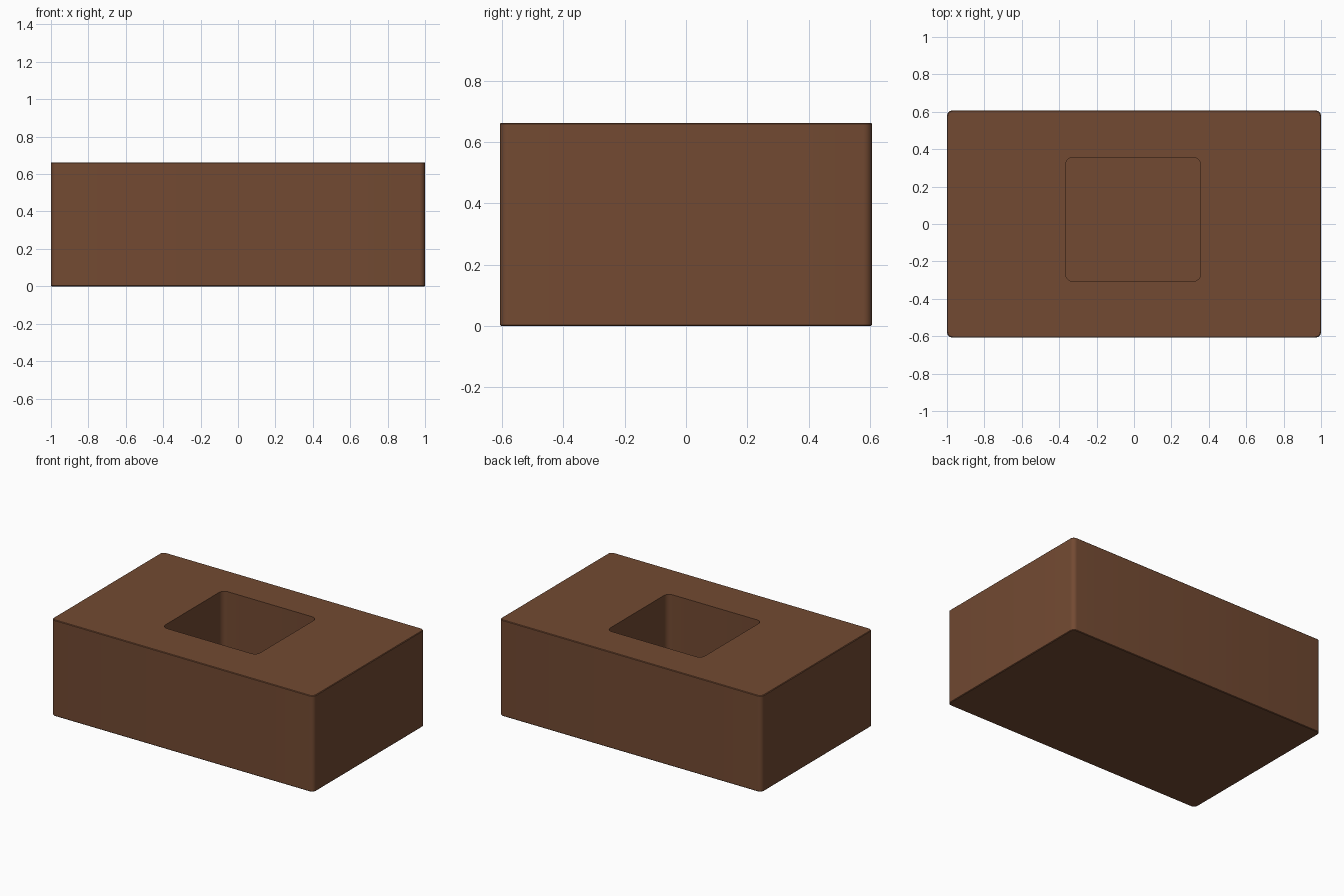
import bpy, bmesh, math

if "Cube" in bpy.data.objects:
    bpy.data.objects.remove(bpy.data.objects["Cube"])

SEG = 6  # segments per rounded corner


def rounded_loop(bm, x0, x1, y0, y1, r, z):
    """Closed ring of vertices, counter-clockwise, with rounded corners."""
    centres = [(x1 - r, y1 - r), (x0 + r, y1 - r), (x0 + r, y0 + r), (x1 - r, y0 + r)]
    ring = []
    for i, (cx, cy) in enumerate(centres):
        for s in range(SEG + 1):
            a = math.pi / 2 * (i + s / SEG)
            ring.append(bm.verts.new((cx + r * math.cos(a), cy + r * math.sin(a), z)))
    return ring


H, FLOOR, E = 0.663, 0.15, 0.004
outer = (-1, 1, -0.607, 0.607)
inset = (-1 + E, 1 - E, -0.607 + E, 0.607 - E)
hole = (-0.366, 0.356, -0.307, 0.356)

# Block with a blind rectangular pocket: rings run from base to pocket floor
bm = bmesh.new()
rings = [
    rounded_loop(bm, *inset, 0.03 - E, 0),
    rounded_loop(bm, *outer, 0.03, E),
    rounded_loop(bm, *outer, 0.03, H - E),
    rounded_loop(bm, *inset, 0.03 - E, H),
    rounded_loop(bm, *hole, 0.04, H),
    rounded_loop(bm, *hole, 0.04, FLOOR),
]
bm.faces.new(rings[0][::-1])
for a, b in zip(rings, rings[1:]):
    n = len(a)
    for i in range(n):
        j = (i + 1) % n
        bm.faces.new((a[i], a[j], b[j], b[i]))
bm.faces.new(rings[-1])
bmesh.ops.recalc_face_normals(bm, faces=bm.faces[:])

mesh = bpy.data.meshes.new("pocketed_block")
bm.to_mesh(mesh)
bm.free()
block = bpy.data.objects.new("pocketed_block", mesh)
bpy.context.collection.objects.link(block)

# Brown surface
mat = bpy.data.materials.new("brown")
mat.diffuse_color = (0.17, 0.068, 0.032, 1)
mat.use_nodes = True
mat.node_tree.nodes["Principled BSDF"].inputs["Base Color"].default_value = mat.diffuse_color
mesh.materials.append(mat)

# Smooth rounded corners, crisp edges
bpy.context.view_layer.objects.active = block
block.select_set(True)
bpy.ops.object.shade_smooth_by_angle(angle=math.radians(30))
